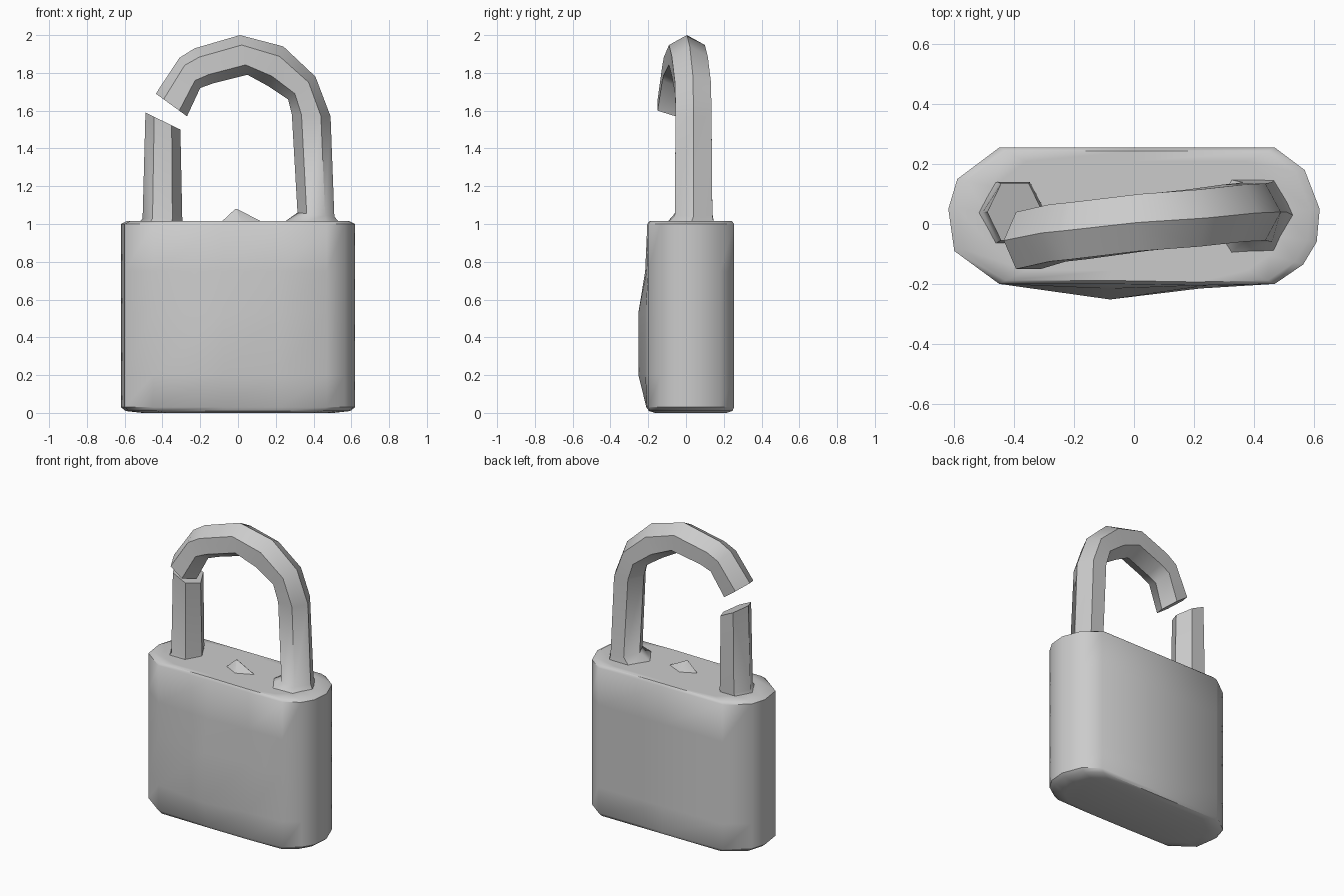
import bpy, bmesh
from math import cos, sin, radians, tau

if "Cube" in bpy.data.objects:
    bpy.data.objects.remove(bpy.data.objects["Cube"])


def finish(name, bm, angle):
    bmesh.ops.recalc_face_normals(bm, faces=bm.faces)
    mesh = bpy.data.meshes.new(name)
    bm.to_mesh(mesh)
    bm.free()
    obj = bpy.data.objects.new(name, mesh)
    bpy.context.collection.objects.link(obj)
    bpy.ops.object.select_all(action='DESELECT')
    obj.select_set(True)
    bpy.context.view_layer.objects.active = obj
    bpy.ops.object.shade_smooth_by_angle(angle=radians(angle))
    return obj


def loft(name, rings, angle=50):
    """Skin a list of equal-length rings and cap both ends."""
    bm = bmesh.new()
    loops = [[bm.verts.new(p) for p in ring] for ring in rings]
    for a, b in zip(loops, loops[1:]):
        n = len(a)
        for i in range(n):
            j = (i + 1) % n
            bm.faces.new((a[i], a[j], b[j], b[i]))
    bm.faces.new(loops[0])
    bm.faces.new(loops[-1])
    return finish(name, bm, angle)


def bar_ring(outer, inner, y, w, sides=6):
    """Cross-section spanning outer to inner (x, z), with half width w in y."""
    cx, cz = (outer[0] + inner[0]) / 2, (outer[1] + inner[1]) / 2
    dx, dz = outer[0] - cx, outer[1] - cz
    return [(cx + dx * cos(a), y + w * sin(a), cz + dz * cos(a))
            for a in (tau * i / sides for i in range(sides))]


# Body: rounded slab whose front middle bulges outward low down
outline = [(-.45, -.2), (-.08, -.2), (.22, -.205), (.47, -.2), (.565, -.135),
           (.61, -.06), (.62, .05), (.57, .18), (.47, .255), (0, .255),
           (-.45, .255), (-.59, .15), (-.62, .05), (-.6, -.09)]


def body_ring(z, bulge=0.0, scale=1.0):
    ring = []
    for i, (x, y) in enumerate(outline):
        push = bulge if i == 1 else bulge * .2 if i == 2 else 0
        ring.append((x * scale, .027 + (y - push - .027) * scale, z))
    return ring


loft("body", [body_ring(0, 0, .82), body_ring(.01, .005, .96), body_ring(.03, .01),
              body_ring(.2, .052), body_ring(.53, .052), body_ring(.75, .016),
              body_ring(1.0), body_ring(1.015, 0, .95), body_ring(1.015, 0, .8)], 40)

# Shackle: flared foot, right leg and arch ending in a broken tip
shackle = [((.55, .99), (.23, 1.0), .02, .15),
           ((.51, 1.04), (.315, 1.06), .04, .115),
           ((.49, 1.57), (.285, 1.58), .04, .11),
           ((.41, 1.78), (.265, 1.66), .037, .11),
           ((.24, 1.94), (.16, 1.73), .02, .11),
           ((.01, 2.0), (.05, 1.79), .005, .11),
           ((-.23, 1.93), (-.13, 1.745), -.022, .11),
           ((-.31, 1.88), (-.20, 1.72), -.03, .11),
           ((-.435, 1.69), (-.27, 1.57), -.055, .11)]
loft("shackle", [bar_ring(*s) for s in shackle])

# Broken left leg with slanted top
stub = [((-.53, 1.0), (-.29, 1.0), .035, .12),
        ((-.505, 1.03), (-.295, 1.03), .04, .115),
        ((-.49, 1.59), (-.305, 1.5), .04, .11)]
loft("broken_leg", [bar_ring(*s) for s in stub])

# Small peak on the top face between the legs
loft("top_peak", [[(-.1, 0, 1.0), (.02, -.06, 1.0), (.15, 0, 1.0), (.02, .06, 1.0)],
                  [(-.014, 0, 1.08), (-.01, -.004, 1.08), (-.006, 0, 1.08), (-.01, .004, 1.08)]])
